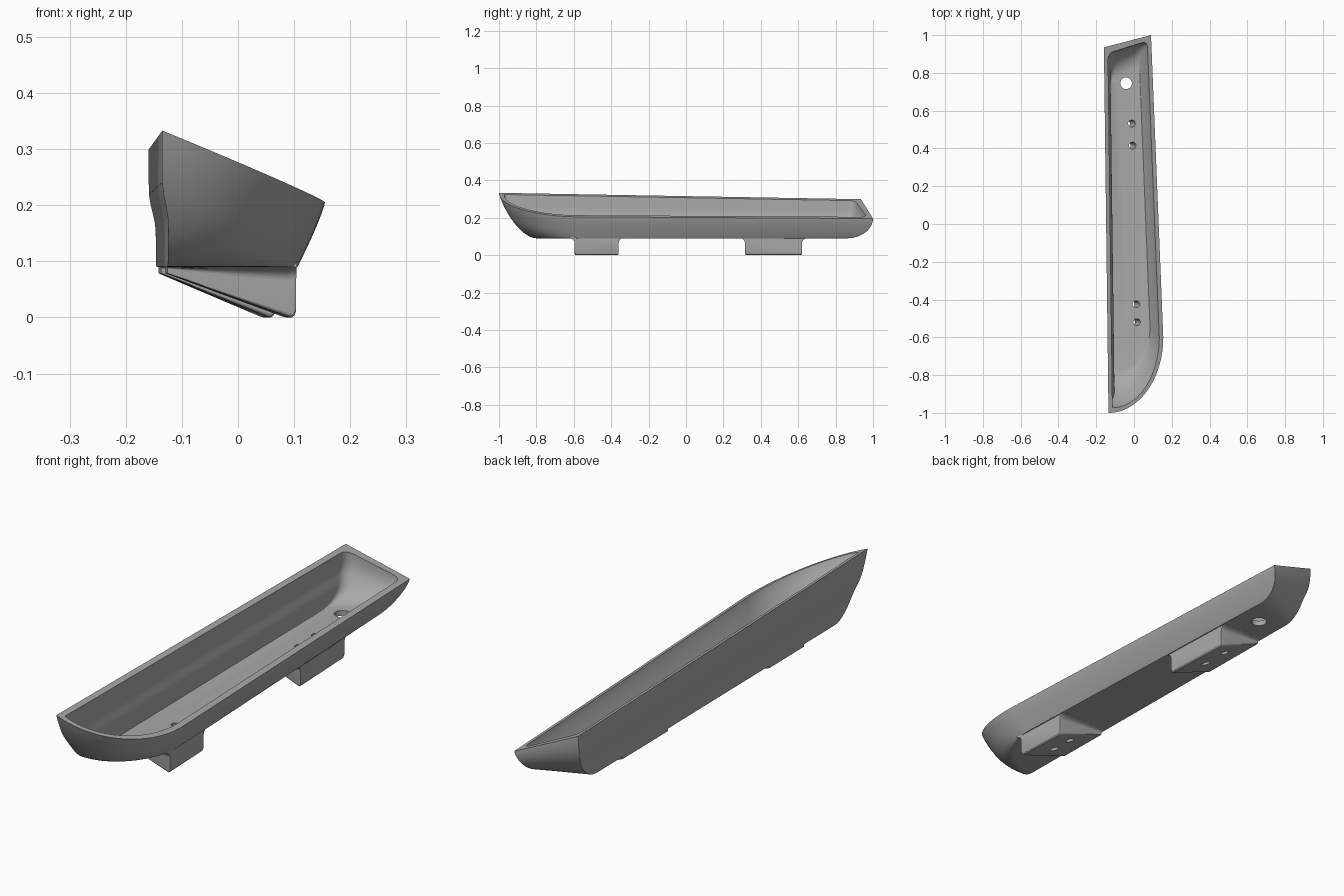
import bpy, bmesh, math
from mathutils import Vector

cube = bpy.data.objects.get("Cube")
if cube:
    bpy.data.objects.remove(cube, do_unlink=True)

grey = bpy.data.materials.new("plain grey")
grey.use_nodes = True
GREY = (0.4, 0.4, 0.4, 1)
grey.diffuse_color = GREY
grey.node_tree.nodes["Principled BSDF"].inputs["Base Color"].default_value = GREY

FLOOR_OUT, FLOOR_IN, WALL, STEPS = 0.09, 0.112, 0.021, 16


def make_object(name, bm):
    bmesh.ops.recalc_face_normals(bm, faces=bm.faces)
    mesh = bpy.data.meshes.new(name)
    bm.to_mesh(mesh)
    bm.free()
    mesh.materials.append(grey)
    obj = bpy.data.objects.new(name, mesh)
    bpy.context.collection.objects.link(obj)
    return obj


def bridge(bm, a, b):
    for i in range(len(a)):
        j = (i + 1) % len(a)
        bm.faces.new((a[i], a[j], b[j], b[i]))


def left_x(y):
    return -0.135 - 0.0125 * (y + 1)


def right_x(y):
    return 0.155 - 0.0406 * (y + 0.6)


def rim_z(p):
    return 0.333 - 0.41 * (p[0] + 0.135) - 0.0226 * (p[1] + 1)


def outline(s, inset, radius):
    """Plan of the trough at depth s (0 rim, 1 floor)."""
    round_ = 1 - math.sqrt(max(0, 1 - s * s))
    t = min(1, max(0, (s - 0.35) / 0.35))
    dl = 0.012 * t * t * (3 - 2 * t) + inset
    dr = 0.047 * s ** 1.2 + inset
    front = -1 + 0.2 * (0.4 * s + 0.6 * round_) + 1.3 * inset
    back = 0.14 * round_ + 1.5 * inset
    yc = -0.6 + 0.05 * s
    x0, x1 = left_x(front) + dl, right_x(yc) - dr
    # Bowed front end
    pts = []
    for i in range(25):
        a = math.pi / 2 * i / 24
        pts.append(Vector((x0 + (x1 - x0) * math.sin(a), yc - (yc - front) * math.cos(a))))
    # Slanted back end with rounded corners
    yl, yr = 0.935 - back, 1.0 - back
    left, right = Vector((left_x(yl) + dl, yl)), Vector((right_x(yr) - dr, yr))
    for c, p, n in ((right, pts[-1], left), (left, right, pts[0])):
        a = c + (p - c).normalized() * radius
        b = c + (n - c).normalized() * radius
        for k in range(7):
            u = k / 6
            pts.append(a * (1 - u) ** 2 + c * 2 * u * (1 - u) + b * u * u)
    return pts


def shell(bm, inset, radius, floor):
    """Rings from the rim to the floor; returns the rim ring."""
    top = outline(0, inset, radius)
    rings = []
    for k in range(STEPS + 1):
        s = math.sin(math.pi / 2 * k / STEPS)
        rings.append([bm.verts.new((p.x, p.y, rim_z(q) * (1 - s) + floor * s))
                      for p, q in zip(outline(s, inset, radius), top)])
    for a, b in zip(rings, rings[1:]):
        bridge(bm, a, b)
    bm.faces.new(rings[-1])
    return rings[0]


def make_trough():
    bm = bmesh.new()
    bridge(bm, shell(bm, 0, 0.002, FLOOR_OUT), shell(bm, WALL, 0.035, FLOOR_IN))
    return make_object("trough", bm)


def make_foot(name, y0, y1):
    """Wedge foot, deep at the low side, flared where it meets the trough."""
    flare, r = 0.025, 0.008
    half = [(-flare, 0.1)]
    for k in range(7):
        a = math.pi / 2 * k / 6
        half.append((-flare + flare * math.sin(a), 0.0895 - flare * (1 - math.cos(a))))
    for k in range(5):
        a = math.pi / 2 * k / 4
        half.append((r * (1 - math.cos(a)), r * (1 - math.sin(a))))
    profile = [(y0 + d, z) for d, z in half] + [(y1 - d, z) for d, z in reversed(half)]
    bm = bmesh.new()
    rings = []
    for inward, depth in ((None, 0.13), (0.014, 0.99), (0.008, 1.0), (0.003, 0.96), (0, 0.87)):
        ring = []
        for y, z in profile:
            x = left_x(y) + 0.014 if inward is None else right_x(y) - 0.051 - inward
            if z < FLOOR_OUT:
                z = FLOOR_OUT - (FLOOR_OUT - z) * depth
            ring.append(bm.verts.new((x, y, z)))
        rings.append(ring)
    for a, b in zip(rings, rings[1:]):
        bridge(bm, a, b)
    bm.faces.new(rings[0])
    bm.faces.new(rings[-1])
    return make_object(name, bm)


def make_drill(name, x, y, radius, tilt):
    bpy.ops.mesh.primitive_cylinder_add(vertices=32, radius=radius, depth=0.3,
                                        location=(x, y, FLOOR_IN), rotation=(0, tilt, 0))
    obj = bpy.context.object
    obj.name = name
    obj.data.materials.append(grey)
    obj.hide_render = True
    return obj


def boolean(target, other, operation):
    mod = target.modifiers.new(operation.lower(), "BOOLEAN")
    mod.object, mod.operation, mod.solver = other, operation, "EXACT"
    bpy.context.view_layer.objects.active = target
    bpy.ops.object.modifier_apply(modifier=mod.name)
    bpy.data.objects.remove(other, do_unlink=True)


# Trough with two feet
trough = make_trough()
boolean(trough, make_foot("front_foot", -0.595, -0.36), "UNION")
boolean(trough, make_foot("rear_foot", 0.315, 0.62), "UNION")

# Drain hole and fixing holes square to the sloping feet
boolean(trough, make_drill("drain_hole", -0.042, 0.745, 0.031, 0), "DIFFERENCE")
for x, y in ((-0.012, 0.532), (-0.008, 0.415), (0.012, -0.425), (0.015, -0.52)):
    boolean(trough, make_drill("fixing_hole", x, y, 0.018, 0.33), "DIFFERENCE")

bpy.ops.object.select_all(action="DESELECT")
trough.select_set(True)
bpy.context.view_layer.objects.active = trough
bpy.ops.object.shade_smooth_by_angle(angle=math.radians(30))
